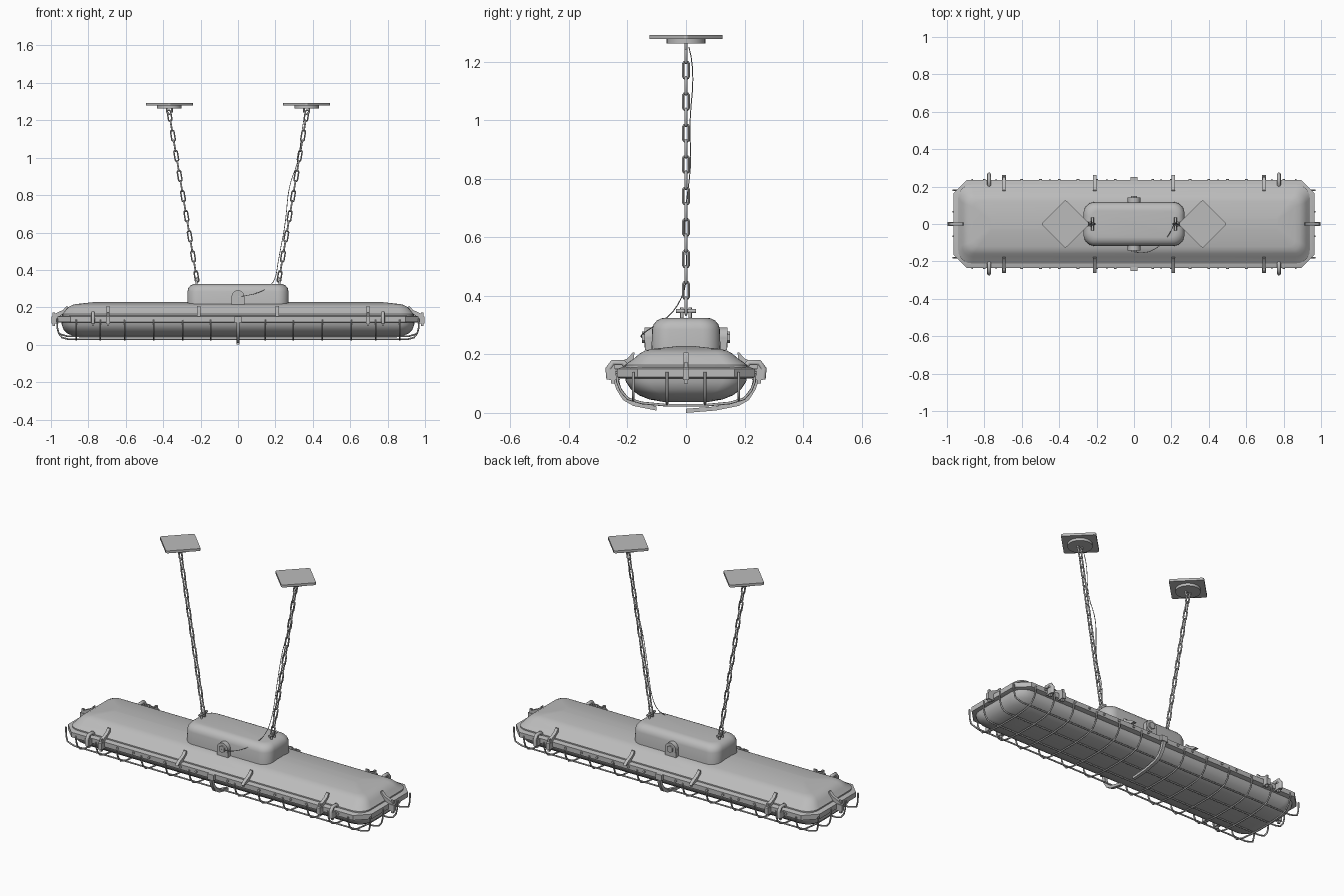
import bpy, bmesh, math
from mathutils import Vector, Matrix

cube = bpy.data.objects.get("Cube")
if cube:
    bpy.data.objects.remove(cube)

metal = bpy.data.materials.new("grey metal")
metal.use_nodes = True
GREY = (0.5, 0.5, 0.5, 1)
metal.diffuse_color = GREY
metal.node_tree.nodes["Principled BSDF"].inputs["Base Color"].default_value = GREY


def add(name, data, angle=35):
    ob = bpy.data.objects.new(name, data)
    bpy.context.collection.objects.link(ob)
    if not data.materials:
        data.materials.append(metal)
    bpy.ops.object.select_all(action="DESELECT")
    ob.select_set(True)
    bpy.context.view_layer.objects.active = ob
    if ob.type == "CURVE":
        bpy.ops.object.convert(target="MESH")
    bpy.ops.object.shade_smooth_by_angle(angle=math.radians(angle))
    return ob


def finish(name, bm, angle=35):
    bmesh.ops.recalc_face_normals(bm, faces=bm.faces)
    me = bpy.data.meshes.new(name)
    bm.to_mesh(me)
    bm.free()
    return add(name, me, angle)


def loft(name, rings, seg=6, angle=35):
    """Stack of rounded rectangles: (half x, half y, z, corner radius)."""
    bm = bmesh.new()
    loops = []
    for hx, hy, z, r in rings:
        loop = []
        for q, (sx, sy) in enumerate([(1, 1), (-1, 1), (-1, -1), (1, -1)]):
            for i in range(seg + 1):
                a = math.pi / 2 * (q + i / seg)
                loop.append(bm.verts.new((sx * (hx - r) + r * math.cos(a),
                                          sy * (hy - r) + r * math.sin(a), z)))
        loops.append(loop)
    n = len(loops[0])
    for a, b in zip(loops, loops[1:]):
        for i in range(n):
            j = (i + 1) % n
            bm.faces.new((a[i], a[j], b[j], b[i]))
    bm.faces.new(loops[0])
    bm.faces.new(loops[-1])
    return finish(name, bm, angle)


def tube(name, pts, r, cyclic=False, res=2, smooth=False):
    cu = bpy.data.curves.new(name, "CURVE")
    cu.dimensions = "3D"
    cu.bevel_depth, cu.bevel_resolution, cu.use_fill_caps = r, res, True
    cu.resolution_u = 4
    sp = cu.splines.new("NURBS" if smooth else "POLY")
    sp.points.add(len(pts) - 1)
    for p, co in zip(sp.points, pts):
        p.co = (*co, 1)
    sp.use_cyclic_u = cyclic
    if smooth:
        sp.use_endpoint_u, sp.order_u = True, 3
    return add(name, cu, 60)


def prism(name, prof, half, place=Matrix()):
    """Outline in the local y-z plane, thickened along x."""
    bm = bmesh.new()
    face = bm.faces.new([bm.verts.new((-half, y, z)) for y, z in prof])
    out = bmesh.ops.extrude_face_region(bm, geom=[face])["geom"]
    bmesh.ops.translate(bm, vec=(2 * half, 0, 0),
                        verts=[v for v in out if isinstance(v, bmesh.types.BMVert)])
    bm.transform(place)
    return finish(name, bm)


def cylinder(name, loc, r, depth, axis="Z", seg=24):
    bm = bmesh.new()
    bmesh.ops.create_cone(bm, cap_ends=True, segments=seg, radius1=r, radius2=r, depth=depth)
    rot = Matrix.Rotation(math.pi / 2, 4, axis) if axis != "Z" else Matrix()
    bm.transform(Matrix.Translation(loc) @ rot)
    return finish(name, bm)


# Upper shell with a low hipped top
loft("upper_shell", [(.94, .21, .14, .07), (.94, .21, .163, .07), (.932, .198, .172, .07),
                     (.92, .175, .188, .06), (.905, .158, .203, .05), (.885, .14, .213, .04),
                     (.86, .12, .218, .03), (.77, .03, .228, .01)])

# Chamfered rim band with a thin flange
loft("rim_band", [(.955, .225, .118, .07), (.965, .235, .122, .07), (.965, .235, .15, .07),
                  (.95, .22, .156, .07)], seg=1, angle=20)

# Glass bowl under the rim
loft("lens_bowl", [(.945, .21, .13, .08), (.942, .205, .105, .08), (.932, .188, .08, .08),
                   (.912, .16, .06, .08), (.88, .125, .046, .07), (.84, .08, .038, .05)])

# Rounded gear box on top
loft("gear_box", [(.27, .118, .205, .06), (.27, .116, .285, .06), (.266, .111, .302, .06),
                  (.256, .1, .315, .055), (.24, .085, .323, .045), (.225, .07, .325, .03)])

# Cable glands on the front and back of the gear box
for s, side in ((-1, "front"), (1, "back")):
    cylinder(side + "_gland", (0, s * .127, .258), .034, .03, "X")
    cylinder(side + "_gland_plug", (0, s * .142, .258), .02, .016, "X", 6)
    prism(side + "_gland_foot", [(s * .1, .215), (s * .14, .215), (s * .14, .255),
                                 (s * .1, .255)], .034)

# Guard: crosswise wires
section = [(.236, .135), (.234, .105), (.222, .075), (.198, .048), (.15, .034), (.065, .026)]
arc = [(-y, z) for y, z in section] + [(y, z) for y, z in reversed(section)]
for x in (.145, .295, .45, .605, .737, .865):
    for s in (-1, 1):
        tube("cross_wire", [(s * x, y, z) for y, z in arc], .0045)

# Guard: lengthwise wires turned up at the ends
for y, z in ((.065, .03), (.18, .045)):
    for s in (-1, 1):
        half = [(.968, .14), (.966, .09), (.958, .06), (.94, z + .008), (.91, z)]
        path = [(-x, s * y, h) for x, h in half] + [(x, s * y, h) for x, h in reversed(half)]
        tube("long_wire", path, .0045)

# Guard: broad centre strap
outer = [(.25, .118), (.238, .08), (.215, .044), (.18, .024), (.1, .008), (0, 0)]
inner = [(0, .014), (.1, .022), (.17, .038), (.2, .056), (.222, .085), (.23, .118)]
prism("centre_strap", outer + inner + [(-y, z) for y, z in reversed(inner[1:])]
      + [(-y, z) for y, z in reversed(outer[:-1])], .009)
for s in (-1, 1):
    prism("strap_mount", [(s * .225, .12), (s * .25, .12), (s * .25, .152), (s * .225, .152)], .02)


# Clamps round the rim
def clamp(place, lever=True, block=True):
    if block:
        prism("clamp_block", [(.225, .113), (.263, .113), (.263, .15), (.225, .15)], .011, place)
        prism("clamp_bolt", [(.243, .1), (.256, .1), (.256, .172), (.243, .172)], .006, place)
    if lever:
        prism("clamp_lever", [(.262, .15), (.24, .168), (.2, .186), (.182, .206), (.176, .206),
                              (.18, .175), (.22, .152)], .009, place)


for s in (-1, 1):
    turn = Matrix.Rotation(0 if s > 0 else math.pi, 4, "Z")
    for x in (-.695, -.21, .21, .695):
        clamp(Matrix.Translation((x, 0, 0)) @ turn, True, abs(x) > .5)
    for x in (-.775, .775):
        clamp(Matrix.Translation((x, 0, 0)) @ turn, False)
        tube("hinge_loop", [(x, s * .2, .155), (x, s * .215, .172), (x, s * .25, .172),
                            (x, s * .266, .15), (x, s * .262, .115)], .01)
    clamp(Matrix.Translation((s * .735, 0, 0)) @ Matrix.Rotation(-s * math.pi / 2, 4, "Z"))
    # Small studs along the rim
    for i in range(-8, 9):
        if i:
            cylinder("rim_stud", (i * .1, s * .236, .137), .007, .01, "X", 8)

# Chains, hooks and ceiling plates
LINK, WIDE, WIRE, COUNT = .068, .028, .0045, 17
hw, hl = WIDE / 2 - WIRE, LINK / 2 - WIRE
stadium = [(hw * math.cos(a), 0, math.copysign(hl - hw, math.sin(a)) + hw * math.sin(a))
           for a in ((i + .5) * math.pi / 6 for i in range(12))]
link_mesh = tube("chain_link", stadium, WIRE, True, 1).data
bpy.data.objects.remove(bpy.context.view_layer.objects.active)

for s, side in ((1, "left"), (-1, "right")):
    low, high = Vector((s * .222, 0, .365)), Vector((s * .366, 0, 1.225))
    tilt = (high - low).to_track_quat("Z", "Y").to_matrix().to_4x4()
    for i in range(COUNT):
        ob = add(side + "_chain_link", link_mesh, 60)
        ob.matrix_world = (Matrix.Translation(low.lerp(high, i / (COUNT - 1))) @ tilt
                           @ Matrix.Rotation(math.pi / 2 * ((i + 1) % 2), 4, "Z"))
    # Lower eye with a cross pin
    for y in (-.014, .014):
        tube(side + "_lower_eye", [(s * .222, y, .315), (s * .222, y, .36)], .006)
    tube(side + "_eye_pin", [(s * .222, -.035, .348), (s * .222, .035, .348)], .007)
    # Upper hook
    tube(side + "_upper_hook", [(s * .367 - .014, 0, 1.27), (s * .367 - .014, 0, 1.245),
                                (s * .367, 0, 1.232), (s * .367 + .014, 0, 1.245),
                                (s * .367 + .014, 0, 1.27)], .005)
    cylinder(side + "_ceiling_boss", (s * .367, 0, 1.272), .066, .018, seg=32)
    plate = loft(side + "_ceiling_plate", [(.092, .092, 1.278, .012), (.092, .092, 1.292, .012)])
    plate.matrix_world = Matrix.Translation((s * .367, 0, 0)) @ Matrix.Rotation(math.pi / 4, 4, "Z")

# Thin power cord from the front gland up one chain
tube("power_cord", [(0, -.15, .258), (.06, -.16, .262), (.14, -.12, .29), (.2, -.04, .34),
                    (.215, .01, .45), (.255, -.01, .65), (.27, .02, .85), (.325, .01, .98),
                    (.345, .03, 1.18), (.362, .01, 1.25)], .0018, smooth=True, res=1)
